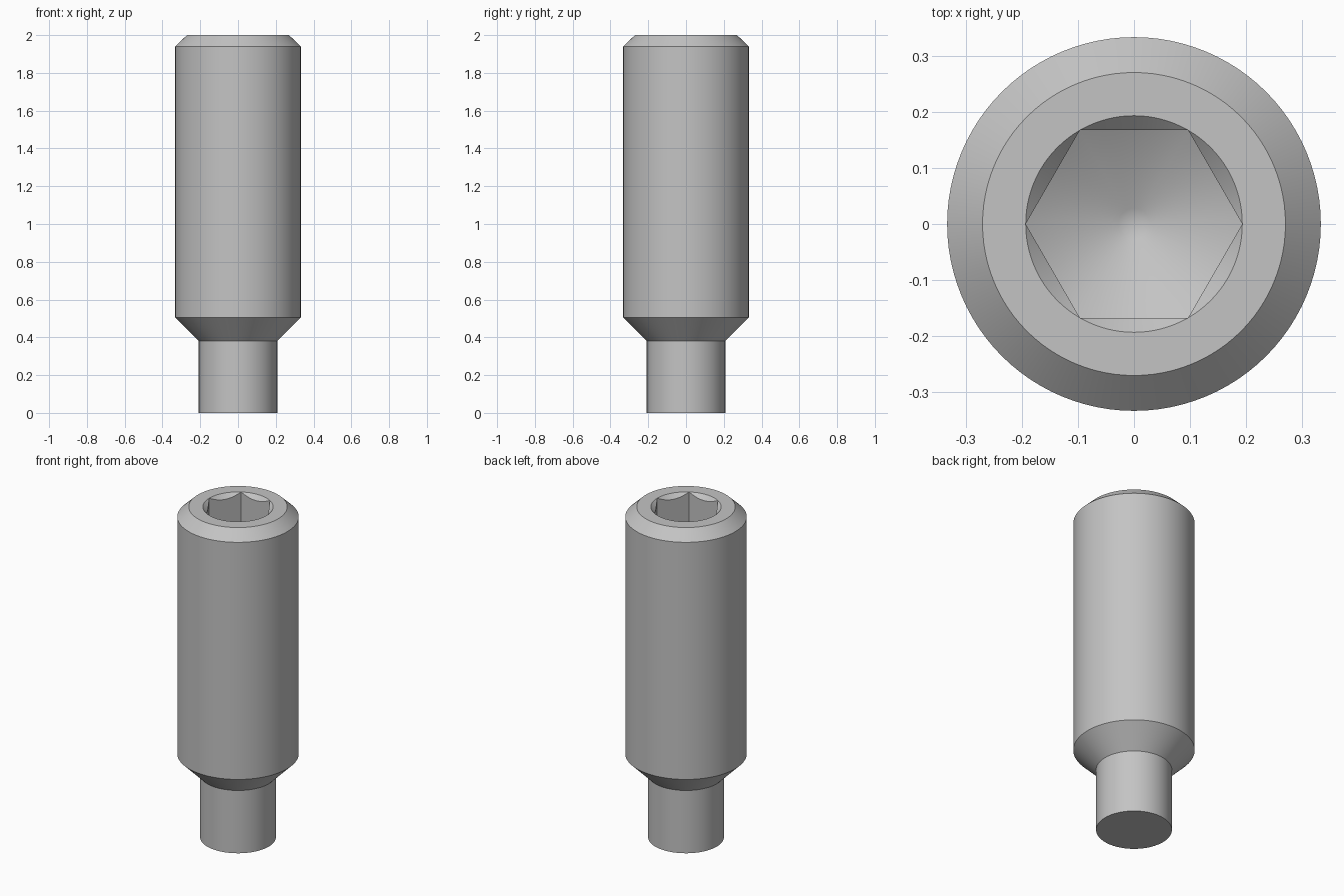
import bpy
import bmesh
from math import sin, cos, pi, tan, radians

cube = bpy.data.objects.get("Cube")
if cube:
    bpy.data.objects.remove(cube, do_unlink=True)

SEGMENTS = 96           # divisible by six, so the socket corners land on vertices
HEIGHT = 2.0
BODY_R = 0.333
POINT_R = 0.208
TOP_R = 0.27
SOCKET_R = 0.193        # hexagon corner radius
FLOOR_Z = 1.61          # socket floor at the corners
TIP_R = 0.028
SLOPE = tan(radians(30))

steel = bpy.data.materials.new("grey steel")
steel.use_nodes = True
steel.diffuse_color = (0.55, 0.55, 0.55, 1)
steel.node_tree.nodes["Principled BSDF"].inputs["Base Color"].default_value = (0.55, 0.55, 0.55, 1)


def hex_radius(a):
    """Distance from the axis to the hexagon outline, corners on the x axis."""
    return SOCKET_R * cos(pi / 6) / cos(a % (pi / 3) - pi / 6)


def circle(r, z):
    return lambda a: (r, z)


def floor_z(r):
    return FLOOR_Z - (SOCKET_R - r) * SLOPE


def countersink(a):
    r = hex_radius(a)
    return r, HEIGHT - (SOCKET_R - r)


def socket_floor(a):
    r = hex_radius(a)
    return r, floor_z(r)


# Rings from the bottom of the point, over the top, and down into the socket
rings = [
    circle(POINT_R, 0), circle(POINT_R, 0.38),        # dog point
    circle(BODY_R, 0.505), circle(BODY_R, 1.94),      # cone and body
    circle(TOP_R, HEIGHT), circle(SOCKET_R, HEIGHT),  # chamfer and top face
    countersink, socket_floor,                        # hexagonal socket
    circle(TIP_R, floor_z(TIP_R)),                    # drilled floor
]

bm = bmesh.new()
angles = [2 * pi * i / SEGMENTS for i in range(SEGMENTS)]
loops = []
for ring in rings:
    loop = []
    for a in angles:
        r, z = ring(a)
        loop.append(bm.verts.new((r * cos(a), r * sin(a), z)))
    loops.append(loop)

for low, high in zip(loops, loops[1:]):
    for i in range(SEGMENTS):
        j = (i + 1) % SEGMENTS
        bm.faces.new((low[i], low[j], high[j], high[i]))

# Flat end of the point and rounded tip of the drilled floor
bm.faces.new(loops[0][::-1])
tip = bm.verts.new((0, 0, floor_z(TIP_R) - 0.005))
for i in range(SEGMENTS):
    bm.faces.new((loops[-1][i], loops[-1][(i + 1) % SEGMENTS], tip))

# Join the countersink to the top face at the six corners
bmesh.ops.remove_doubles(bm, verts=bm.verts[:], dist=0.00001)
bmesh.ops.recalc_face_normals(bm, faces=bm.faces[:])

mesh = bpy.data.meshes.new("set_screw")
bm.to_mesh(mesh)
bm.free()
mesh.materials.append(steel)
screw = bpy.data.objects.new("set_screw", mesh)
bpy.context.collection.objects.link(screw)

bpy.ops.object.select_all(action='DESELECT')
screw.select_set(True)
bpy.context.view_layer.objects.active = screw
bpy.ops.object.shade_smooth_by_angle(angle=radians(30))
